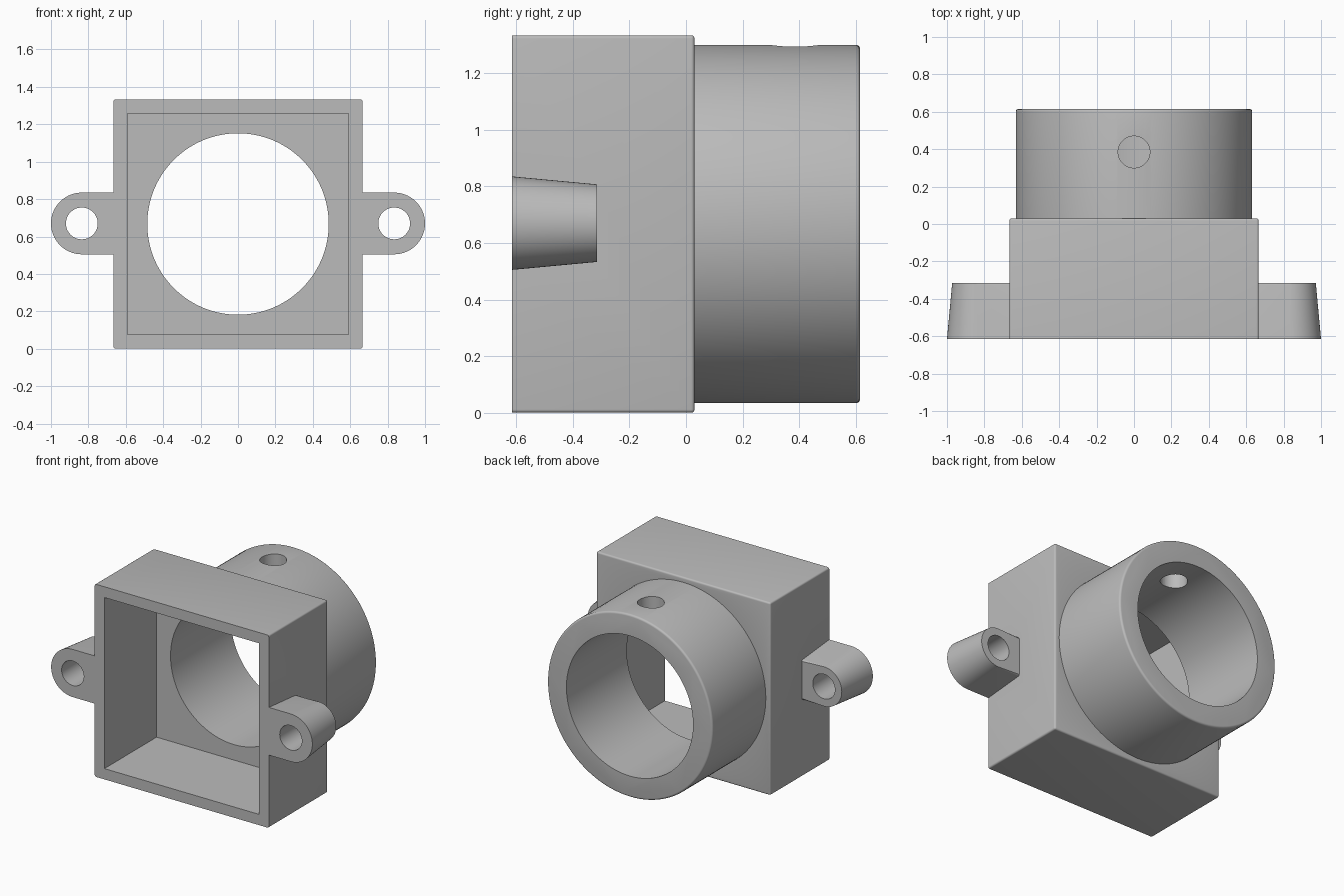
import bpy, bmesh, math
from mathutils import Matrix, Vector

default = bpy.data.objects.get("Cube")
if default:
    bpy.data.objects.remove(default, do_unlink=True)

MID = 0.667                      # height of the optical axis
FRONT, BACK, END = -0.615, 0.03, 0.615

grey = bpy.data.materials.new("plain grey")
grey.use_nodes = True
COLOUR = (0.5, 0.5, 0.5, 1)
grey.diffuse_color = COLOUR
grey.node_tree.nodes["Principled BSDF"].inputs["Base Color"].default_value = COLOUR


def finish(bm, name):
    bmesh.ops.recalc_face_normals(bm, faces=bm.faces)
    mesh = bpy.data.meshes.new(name)
    bm.to_mesh(mesh)
    bm.free()
    mesh.materials.append(grey)
    ob = bpy.data.objects.new(name, mesh)
    bpy.context.collection.objects.link(ob)
    return ob


def round_edges(bm, rule, width):
    edges = [e for e in bm.edges if rule(e)]
    bmesh.ops.bevel(bm, geom=edges, offset=width, segments=4, profile=0.5, affect='EDGES')


def box(name, half, y0, y1, width=0):
    bm = bmesh.new()
    bmesh.ops.create_cube(bm, size=1, matrix=Matrix.Translation((0, (y0 + y1) / 2, MID))
                          @ Matrix.Diagonal((2 * half, y1 - y0, 2 * half, 1)))
    if width:
        round_edges(bm, lambda e: max(v.co.y for v in e.verts) > y1 - 0.01, width)
    return finish(bm, name)


def cylinder(name, radius, start, stop, segments=96, width=0):
    start, stop = Vector(start), Vector(stop)
    axis = stop - start
    turn = axis.to_track_quat('Z', 'Y').to_matrix().to_4x4()
    bm = bmesh.new()
    bmesh.ops.create_cone(bm, cap_ends=True, segments=segments, radius1=radius, radius2=radius,
                          depth=axis.length, matrix=Matrix.Translation((start + stop) / 2) @ turn)
    if width:
        round_edges(bm, lambda e: all((v.co - stop).dot(axis) > -1e-4 for v in e.verts), width)
    return finish(bm, name)


def mounting_ear(name, side):
    # rounded tab that tapers towards the back
    bm = bmesh.new()
    rings = []
    for y, r in ((FRONT, 0.165), (-0.315, 0.137)):
        outline = [(0.63, r)]
        outline += [(0.835 + r * math.sin(a), r * math.cos(a))
                    for a in (math.pi * i / 40 for i in range(41))]
        outline.append((0.63, -r))
        rings.append([bm.verts.new((side * x, y, MID + 0.003 + z)) for x, z in outline])
    for ring in rings:
        bm.faces.new(ring)
    for i in range(len(rings[0])):
        j = i - 1
        bm.faces.new((rings[0][j], rings[0][i], rings[1][i], rings[1][j]))
    round_edges(bm, lambda e: all(v.co.y > -0.32 for v in e.verts)
                and any(abs(v.co.x) > 0.7 for v in e.verts), 0.01)
    return finish(bm, name)


def combine(target, tool, operation):
    mod = target.modifiers.new(operation.lower(), 'BOOLEAN')
    mod.object, mod.operation, mod.solver = tool, operation, 'EXACT'
    bpy.context.view_layer.update()
    graph = bpy.context.evaluated_depsgraph_get()
    mesh = bpy.data.meshes.new_from_object(target.evaluated_get(graph))
    target.modifiers.clear()
    target.data = mesh
    bpy.data.objects.remove(tool, do_unlink=True)


# Square housing with the round barrel and two ears
housing = box("lens_mount_housing", 0.6665, FRONT, BACK, 0.012)
combine(housing, cylinder("barrel", 0.632, (0, 0, MID), (0, END, MID), 128, 0.014), 'UNION')
for side in (-1, 1):
    combine(housing, mounting_ear("mounting_ear", side), 'UNION')

# Square cavity, bore, set-screw hole and ear holes
combine(housing, box("cavity_cutter", 0.592, -0.8, -0.045), 'DIFFERENCE')
combine(housing, cylinder("bore_cutter", 0.485, (0, -0.2, MID), (0, 0.8, MID), 128), 'DIFFERENCE')
combine(housing, cylinder("screw_hole_cutter", 0.085, (0, 0.385, MID), (0, 0.385, 1.5), 48), 'DIFFERENCE')
for side in (-1, 1):
    x = side * 0.835
    combine(housing, cylinder("ear_hole_cutter", 0.085, (x, -0.8, MID + 0.003), (x, 0, MID + 0.003), 48),
            'DIFFERENCE')

# Keep one material and smooth the curved surfaces
housing.data.materials.clear()
housing.data.materials.append(grey)
for face in housing.data.polygons:
    face.material_index = 0
bpy.ops.object.select_all(action='DESELECT')
housing.select_set(True)
bpy.context.view_layer.objects.active = housing
bpy.ops.object.shade_smooth_by_angle(angle=math.radians(30))
